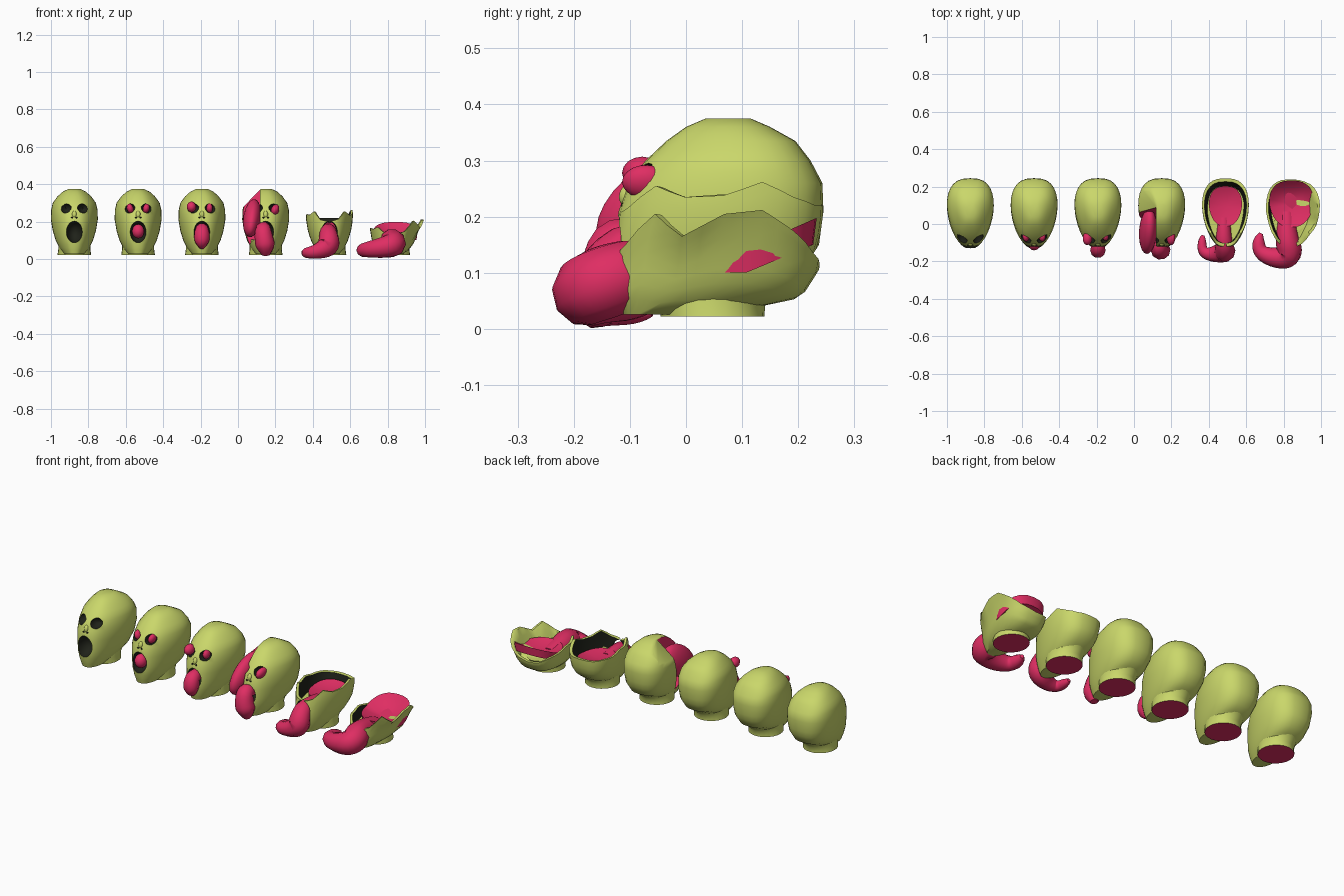
import bpy, bmesh, math
from mathutils import Vector, Matrix

if "Cube" in bpy.data.objects:
    bpy.data.objects.remove(bpy.data.objects["Cube"])


def material(name, rgb):
    m = bpy.data.materials.new(name)
    m.diffuse_color = (*rgb, 1)
    m.use_nodes = True
    m.node_tree.nodes["Principled BSDF"].inputs["Base Color"].default_value = m.diffuse_color
    return m


SKIN = material("olive skin", (0.59, 0.68, 0.145))
FLESH = material("pink flesh", (0.74, 0.027, 0.125))
DARK = material("dark cavity", (0.014, 0.016, 0.010))
MATS = [SKIN, FLESH, DARK]
N = 32  # points around a head section

# Head profile: height, half width, front y, back y
PROFILE = [(.026, .050, -.115, .02), (.06, .078, -.125, .13), (.10, .098, -.132, .205),
           (.15, .113, -.128, .237), (.21, .123, -.120, .245), (.26, .122, -.103, .243),
           (.30, .113, -.072, .222), (.335, .088, -.035, .195), (.36, .06, .000, .15),
           (.375, .03, .035, .115)]


def section(z, k, scale=1.0):
    """Point k of the head outline at height z; k = 0 is the front, going to +x."""
    z = min(max(z, PROFILE[0][0]), PROFILE[-1][0])
    for a, b in zip(PROFILE, PROFILE[1:]):
        if z <= b[0]:
            f = (z - a[0]) / (b[0] - a[0])
            hw, yf, yb = (a[i] + f * (b[i] - a[i]) for i in (1, 2, 3))
            break
    th = 2 * math.pi * k / N
    s, c = math.sin(th), math.cos(th)
    x = math.copysign(abs(s) ** .75, s) * hw * (1 - .18 * c) * scale
    return Vector((x, (yf + yb) / 2 - c * (yb - yf) / 2 * scale, z))


def finish(name, bm, cx=0.0, angle=50):
    bmesh.ops.recalc_face_normals(bm, faces=bm.faces)
    me = bpy.data.meshes.new(name)
    bm.to_mesh(me)
    bm.free()
    for m in MATS:
        me.materials.append(m)
    me.shade_smooth()
    me.set_sharp_from_angle(angle=math.radians(angle))
    ob = bpy.data.objects.new(name, me)
    ob.location.x = cx
    bpy.context.collection.objects.link(ob)
    return ob


def loft(rings, mats=None, bottom=0, top=0):
    """Closed skin over a stack of rings, with a material index per band and cap."""
    bm = bmesh.new()
    rows = [[bm.verts.new(p) for p in r] for r in rings]
    n = len(rows[0])
    for j, (a, b) in enumerate(zip(rows, rows[1:])):
        for i in range(n):
            f = bm.faces.new((a[i], a[(i + 1) % n], b[(i + 1) % n], b[i]))
            f.material_index = mats[j] if mats else 0
    for row, mat in ((rows[0], bottom), (rows[-1], top)):
        bm.faces.new(row).material_index = mat
    return bm


def blob(name, loc, size, mat, cx=0.0, rot=(0, 0, 0), u=14, v=10):
    bm = bmesh.new()
    bmesh.ops.create_uvsphere(bm, u_segments=u, v_segments=v, radius=1)
    bmesh.ops.scale(bm, vec=size, verts=bm.verts)
    for ax, a in zip("XYZ", rot):
        bmesh.ops.rotate(bm, matrix=Matrix.Rotation(math.radians(a), 3, ax), verts=bm.verts)
    bmesh.ops.translate(bm, vec=loc, verts=bm.verts)
    for f in bm.faces:
        f.material_index = MATS.index(mat)
    return finish(name, bm, cx)


def block(loc, size, mat, cx, tilt=0, turn=0):
    bm = bmesh.new()
    bmesh.ops.create_cube(bm, size=1)
    bmesh.ops.scale(bm, vec=size, verts=bm.verts)
    bmesh.ops.rotate(bm, matrix=Matrix.Rotation(tilt, 3, 'Y'), verts=bm.verts)
    bmesh.ops.rotate(bm, matrix=Matrix.Rotation(turn, 3, 'X'), verts=bm.verts)
    bmesh.ops.translate(bm, vec=loc, verts=bm.verts)
    for f in bm.faces:
        f.material_index = MATS.index(mat)
    return finish("cutter", bm, cx)


def carve(ob, cutters):
    for c in cutters:
        c.hide_render = True
        mod = ob.modifiers.new("cut", 'BOOLEAN')
        mod.object, mod.operation, mod.solver = c, 'DIFFERENCE', 'EXACT'
        mod.material_mode = 'TRANSFER'
    bpy.context.view_layer.update()
    dg = bpy.context.evaluated_depsgraph_get()
    me = bpy.data.meshes.new_from_object(ob.evaluated_get(dg))
    ob.modifiers.clear()
    ob.data = me
    me.shade_smooth()
    me.set_sharp_from_angle(angle=math.radians(50))
    for c in cutters:
        bpy.data.objects.remove(c)


def tube(name, pts, cx):
    """Fleshy strand through (x, y, z, radius) points."""
    cu = bpy.data.curves.new(name, 'CURVE')
    cu.dimensions, cu.bevel_depth, cu.bevel_resolution = '3D', 1.0, 3
    cu.use_fill_caps = True
    sp = cu.splines.new('NURBS')
    sp.points.add(len(pts) - 1)
    for p, (x, y, z, r) in zip(sp.points, pts):
        p.co, p.radius = (x, y, z, 1), r
    sp.order_u, sp.use_endpoint_u, sp.resolution_u = 3, True, 4
    cu.materials.append(FLESH)
    ob = bpy.data.objects.new(name, cu)
    ob.location.x = cx
    bpy.context.collection.objects.link(ob)


def rim_height(knots, k):
    f = k / N * len(knots)
    i = int(f)
    a, b = knots[i % len(knots)], knots[(i + 1) % len(knots)]
    return a + (b - a) * (f - i)


def open_head(cx, knots, flare, sag, floor):
    """Torn-open head: outer wall up to a ragged rim, dark wall back down inside."""
    def wall(t, scale):
        ring = []
        for k in range(N):
            z = .026 + t * (rim_height(knots, k) - .026)
            p = section(z + sag * min(1, t * 3), k, scale)
            p.z = z
            p.x += flare * max(0, math.sin(2 * math.pi * k / N)) * t ** 3
            ring.append(p)
        return ring
    rings = [wall(t, 1) for t in (0, .15, .3, .45, .6, .75, .9, 1)]
    rings += [wall(.99, .90), wall(.8, .87), wall(floor, .84)]
    bm = loft(rings, [0] * 8 + [2] * 2, 0, 0)
    if flare:
        for f in bm.faces:  # the flared side shows skin on its inside too
            if f.material_index == 2 and f.calc_center_median().x > .03:
                f.material_index = 0
    return finish("torn_head", bm, cx)


def flesh_bed(cx, mid, size, level, rise, back):
    """Dished flesh filling an open head, raised toward the rim and the back."""
    rings = []
    for j, r in enumerate((.95, 1, .85, .65, .45, .25, .08)):
        ring = []
        for k in range(N):
            th = 2 * math.pi * k / N
            c = -math.cos(th)
            z = level + rise * r * r + back * r * r * max(0, c) - (.04 if j == 0 else 0)
            x = math.copysign(abs(math.sin(th)) ** .8, math.sin(th)) * size[0] * (1 + .1 * c)
            ring.append(Vector((mid[0] + x * r, mid[1] + c * size[1] * r, z)))
        rings.append(ring)
    finish("flesh_bed", loft(rings, [1] * 6, 1, 1), cx)


CENTRES = [-.875 + .341 * i for i in range(6)]
TORN5 = [.20, .215, .255, .235, .238, .262, .235, .22, .22, .22, .225, .225, .24, .235, .255, .21]
TORN6 = [.125, .15, .205, .165, .205, .212, .175, .135, .115, .12, .14, .15, .165, .16, .17, .14]

for i, cx in enumerate(CENTRES):
    # Head skin
    if i < 4:
        zs = [.026, .045, .06, .08, .10, .125, .15, .18, .21, .235, .26, .28, .30, .318,
              .335, .348, .36, .375]
        head = finish("head", loft([[section(z, k) for k in range(N)] for z in zs]), cx)
    elif i == 4:
        head = open_head(cx, TORN5, 0, 0, .6)
    else:
        head = open_head(cx, TORN6, .04, .045, .6)

    # Mouth, eye sockets and nostrils
    cuts = [blob("cutter", (0, -.13, .145), (.044, .07, .058), DARK, cx, u=18)]
    if i < 4:
        for s in (-1, 1):
            cuts.append(blob("cutter", (s * .046, -.088, .272), (.031, .05, .027), DARK, cx,
                             rot=(0, s * 15, 0), u=8, v=6))
            cuts.append(blob("cutter", (s * .012, -.12, .222), (.007, .01, .005), DARK, cx))
        blob("nose", (0, -.104, .238), (.013, .015, .02), SKIN, cx, rot=(-15, 0, 0))
    if i == 3:
        # Split-away front quarter and slumped crown
        cuts.append(block((-.18, -.13, .33), (.3, .40, .42), FLESH, cx, 0, math.radians(-15)))
        n = Vector((-.72, 0, .69))
        cuts.append(block(Vector((-.075, .1, .325)) + n * .1, (.2, .6, .6), SKIN, cx,
                          math.atan2(.69, .72)))
    carve(head, cuts)

    # Neck flowing into the skull, with a flesh-coloured cut end
    neck = [[Vector((w * math.sin(a), (f + b) / 2 - (b - f) / 2 * math.cos(a), z))
             for a in (2 * math.pi * k / 24 for k in range(24))]
            for z, w, f, b in ((.022, .09, -.045, .14), (.05, .086, -.05, .141),
                               (.08, .086, -.06, .168), (.105, .085, -.06, .195))]
    finish("neck", loft(neck, None, 1, 0), cx)

# Second head: flesh starting to push out
c = CENTRES[1]
blob("tongue", (0, -.105, .148), (.033, .036, .038), FLESH, c)
for s in (-1, 1):
    blob("eye_flesh", (s * .043, -.066, .27), (.018, .028, .026), FLESH, c, rot=(0, s * 15, 0))

# Third head: hanging tongue and one swollen eye
c = CENTRES[2]
tube("tongue", [(0, -.07, .155, .03), (0, -.125, .165, .036), (0, -.143, .12, .043),
                (0, -.14, .08, .036), (0, -.13, .058, .012)], c)
blob("eye_flesh", (-.056, -.078, .278), (.026, .036, .029), FLESH, c, u=10, v=8)
blob("eye_flesh", (.041, -.064, .272), (.017, .026, .025), FLESH, c)

# Fourth head: flesh bursting from the split side
c = CENTRES[3]
blob("side_flesh", (-.073, -.04, .218), (.047, .135, .082), FLESH, c, rot=(35, 8, 0), u=20, v=14)
tube("tongue", [(-.01, -.07, .155, .035), (-.015, -.125, .17, .042), (-.01, -.142, .11, .05),
                (0, -.137, .06, .053), (0, -.13, .02, .02)], c)
blob("eye_flesh", (.05, -.072, .262), (.022, .042, .031), FLESH, c, rot=(0, 20, 0))

# Fifth head: open crown, tongue pooling to the side
c = CENTRES[4]
flesh_bed(c, (0, .095), (.088, .108), .17, .012, .012)
tube("spilling_tongue", [(-.01, .03, .145, .035), (-.01, -.09, .16, .042), (-.002, -.14, .11, .054),
                         (-.005, -.148, .066, .060), (-.07, -.165, .038, .040),
                         (-.125, -.15, .033, .028), (-.125, -.08, .03, .022),
                         (-.12, -.06, .03, .008)], c)

# Sixth head: collapsed, flesh overflowing
c = CENTRES[5]
flesh_bed(c, (.012, .108), (.118, .125), .118, .025, .055)
tube("overflowing_tongue", [(-.015, .06, .085, .045), (-.015, -.08, .105, .062),
                            (.005, -.14, .085, .068), (-.01, -.18, .07, .064),
                            (-.09, -.18, .055, .052), (-.16, -.15, .047, .038),
                            (-.165, -.08, .047, .032), (-.15, -.05, .047, .01)], c)
